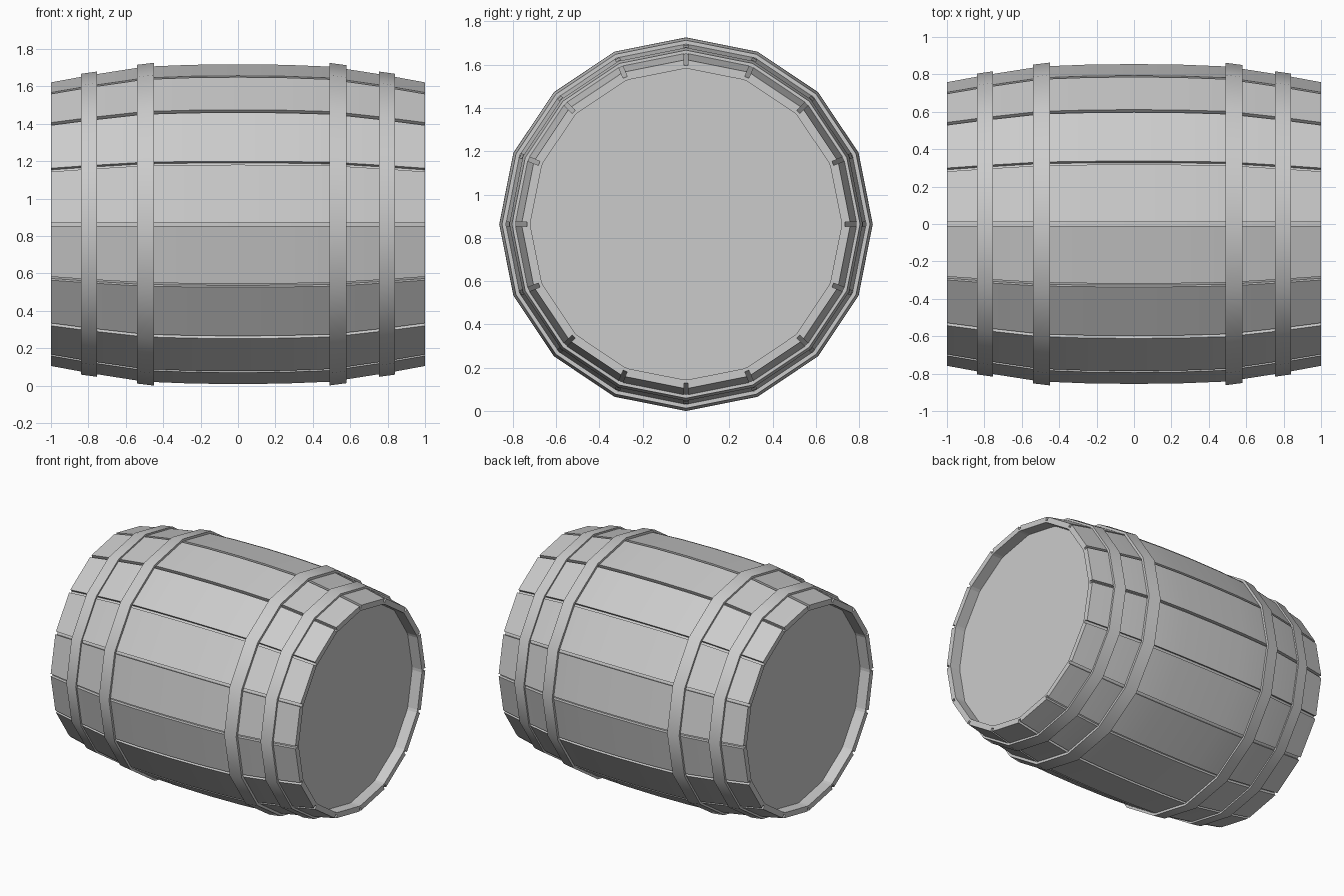
import bpy, bmesh
from math import sin, cos, pi, radians

if "Cube" in bpy.data.objects:
    bpy.data.objects.remove(bpy.data.objects["Cube"])

SIDES = 16
AXIS_Z = 0.863   # height of the barrel's axis
STEP = 2 * pi / SIDES


def plain_ring(r):
    return [(r * cos(i * STEP), r * sin(i * STEP)) for i in range(SIDES)]


def grooved_ring(r, half=0.010, depth=0.026):
    # 16-sided outline with a square notch at every corner
    pts = []
    for i in range(SIDES):
        a = i * STEP
        drop = half * math_tan
        for rad, t in ((r - drop, -half), (r - depth, -half),
                       (r - depth, half), (r - drop, half)):
            pts.append((rad * cos(a) - t * sin(a), rad * sin(a) + t * cos(a)))
    return pts


math_tan = sin(STEP / 2) / cos(STEP / 2)


def loft(name, rings, closed=False, caps=False):
    # rings: list of (x, outline) joined in order along the barrel axis
    bm = bmesh.new()
    loops = [[bm.verts.new((x, y, z + AXIS_Z)) for y, z in pts] for x, pts in rings]
    pairs = list(zip(loops, loops[1:]))
    if closed:
        pairs.append((loops[-1], loops[0]))
    for a, b in pairs:
        n = len(a)
        for i in range(n):
            j = (i + 1) % n
            bm.faces.new((a[i], a[j], b[j], b[i]))
    if caps:
        bm.faces.new(loops[0])
        bm.faces.new(loops[-1])
    bmesh.ops.recalc_face_normals(bm, faces=bm.faces[:])
    me = bpy.data.meshes.new(name)
    bm.to_mesh(me)
    bm.free()
    ob = bpy.data.objects.new(name, me)
    bpy.context.collection.objects.link(ob)
    bpy.ops.object.select_all(action='DESELECT')
    ob.select_set(True)
    bpy.context.view_layer.objects.active = ob
    bpy.ops.object.shade_smooth_by_angle(angle=radians(30))
    return ob


# Staves with grooves between them, rims and recessed heads
half_profile = [(1.0, 0.76), (0.8, 0.797), (0.5, 0.844), (0.25, 0.854)]
profile = ([(-x, r) for x, r in half_profile] + [(0, 0.857)]
           + half_profile[::-1])
RIM, RECESS = 0.72, 0.08
inner = grooved_ring(RIM, depth=0.010 * math_tan)
rings = [(-1 + RECESS, inner), (-1, inner)]
rings += [(x, grooved_ring(r)) for x, r in profile]
rings += [(1, inner), (1 - RECESS, inner)]
loft("staves_and_heads", rings, caps=True)

# Metal hoops: x start, x end, radius at start, radius at end
hoops = {
    "outer_hoop_left": (-0.84, -0.755, 0.804, 0.816),
    "inner_hoop_left": (-0.54, -0.45, 0.852, 0.863),
    "inner_hoop_right": (0.49, 0.58, 0.862, 0.850),
    "outer_hoop_right": (0.755, 0.84, 0.816, 0.804),
}
T = 0.018
for name, (x0, x1, r0, r1) in hoops.items():
    loft(name, [(x0, plain_ring(r0)), (x1, plain_ring(r1)),
                (x1, plain_ring(r1 - T)), (x0, plain_ring(r0 - T))], closed=True)
